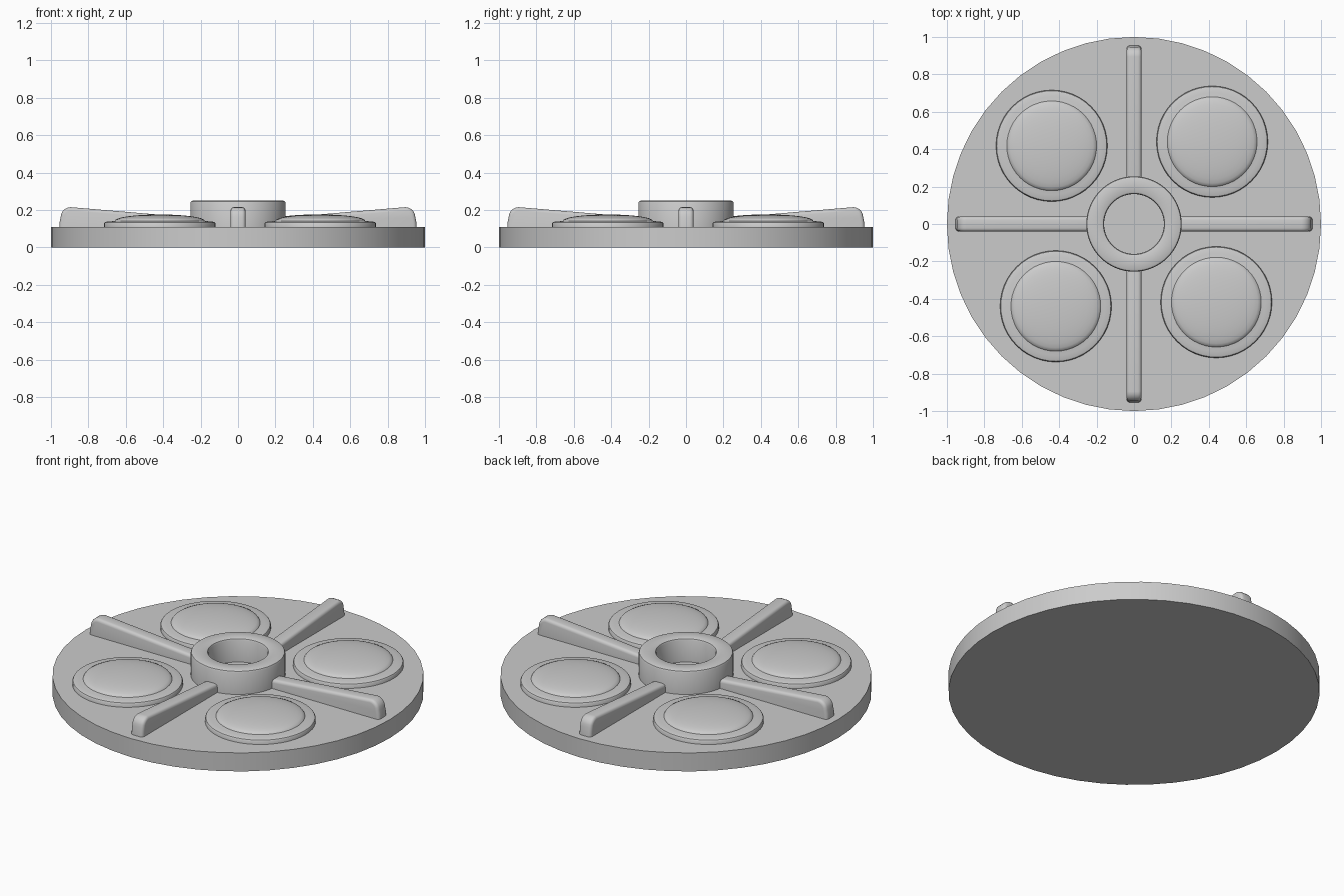
import bpy, bmesh
from math import cos, sin, pi
from mathutils import Matrix

if "Cube" in bpy.data.objects:
    bpy.data.objects.remove(bpy.data.objects["Cube"], do_unlink=True)

grey = bpy.data.materials.new("plain grey")
grey.use_nodes = True
COLOUR = (0.6, 0.6, 0.6, 1)
grey.diffuse_color = COLOUR
grey.node_tree.nodes["Principled BSDF"].inputs["Base Color"].default_value = COLOUR

BASE_TOP = 0.11


def finish(name, bm, matrix=Matrix()):
    """Turn a bmesh into a named, shaded object."""
    bmesh.ops.recalc_face_normals(bm, faces=bm.faces)
    bm.transform(matrix)
    mesh = bpy.data.meshes.new(name)
    bm.to_mesh(mesh)
    bm.free()
    mesh.materials.append(grey)
    obj = bpy.data.objects.new(name, mesh)
    bpy.context.collection.objects.link(obj)
    bpy.ops.object.select_all(action="DESELECT")
    obj.select_set(True)
    bpy.context.view_layer.objects.active = obj
    bpy.ops.object.shade_smooth_by_angle(angle=0.6)
    return obj


def lathe(name, profile, sides, closed=False, matrix=Matrix()):
    """Revolve (radius, height) points around z."""
    bm = bmesh.new()
    verts = [bm.verts.new((r, 0, z)) for r, z in profile]
    pairs = list(zip(verts, verts[1:] + verts[:1] if closed else verts[1:]))
    edges = [bm.edges.new(p) for p in pairs]
    bmesh.ops.spin(bm, geom=verts + edges, cent=(0, 0, 0), axis=(0, 0, 1),
                   angle=2 * pi, steps=sides)
    bmesh.ops.remove_doubles(bm, verts=bm.verts, dist=1e-4)
    return finish(name, bm, matrix)


def rib(name, matrix):
    """Tapered bar that rises towards a rounded outer end."""
    outline = [(0.22, 0.10), (0.955, 0.10), (0.953, 0.14)]
    for i in range(6):
        a = pi / 2 * i / 5
        outline.append((0.895 + 0.053 * cos(a), 0.162 + 0.053 * sin(a)))
    outline += [(0.22, 0.158)]
    bm = bmesh.new()
    face = bm.faces.new([bm.verts.new((x, -0.04, z)) for x, z in outline])
    out = bmesh.ops.extrude_face_region(bm, geom=[face])
    moved = [v for v in out["geom"] if isinstance(v, bmesh.types.BMVert)]
    bmesh.ops.translate(bm, verts=moved, vec=(0, 0.08, 0))
    # round the long upper edges on both sides
    rims = [e for e in bm.edges if abs(e.verts[0].co.y - e.verts[1].co.y) < 1e-5
            and max(v.co.z for v in e.verts) > 0.12
            and max(v.co.x for v in e.verts) > 0.3]
    bmesh.ops.bevel(bm, geom=rims, offset=0.018, segments=3, profile=0.5,
                    affect="EDGES", clamp_overlap=True)
    return finish(name, bm, matrix)


# Round base plate
lathe("base_plate", [(0, 0), (1, 0), (1, BASE_TOP), (0, BASE_TOP)], 48)

# Hollow hub with softened rims
lathe("hub_ring", [(0.16, 0.10), (0.255, 0.10), (0.255, 0.238), (0.251, 0.246),
                   (0.243, 0.25), (0.172, 0.25), (0.164, 0.246), (0.16, 0.238)],
      64, closed=True)

# Shallow domed pads: flat edge band, then a swelling to the centre
dome = [(0.298, 0.10), (0.298, 0.128), (0.294, 0.134), (0.286, 0.137), (0.262, 0.139)]
dome += [(0.24 * cos(a), 0.142 + 0.034 * sin(a)) for a in [pi / 2 * i / 8 for i in range(9)]]
dome[-1] = (0, 0.176)

# Ribs and pads repeat every quarter turn
for i, side in enumerate(("left", "back", "right", "front")):
    turn = Matrix.Rotation(pi / 2 * i, 4, "Z")
    rib(side + "_rib", turn)
    lathe(side + "_pad", dome, 48, matrix=turn @ Matrix.Translation((0.418, 0.44, 0)))
